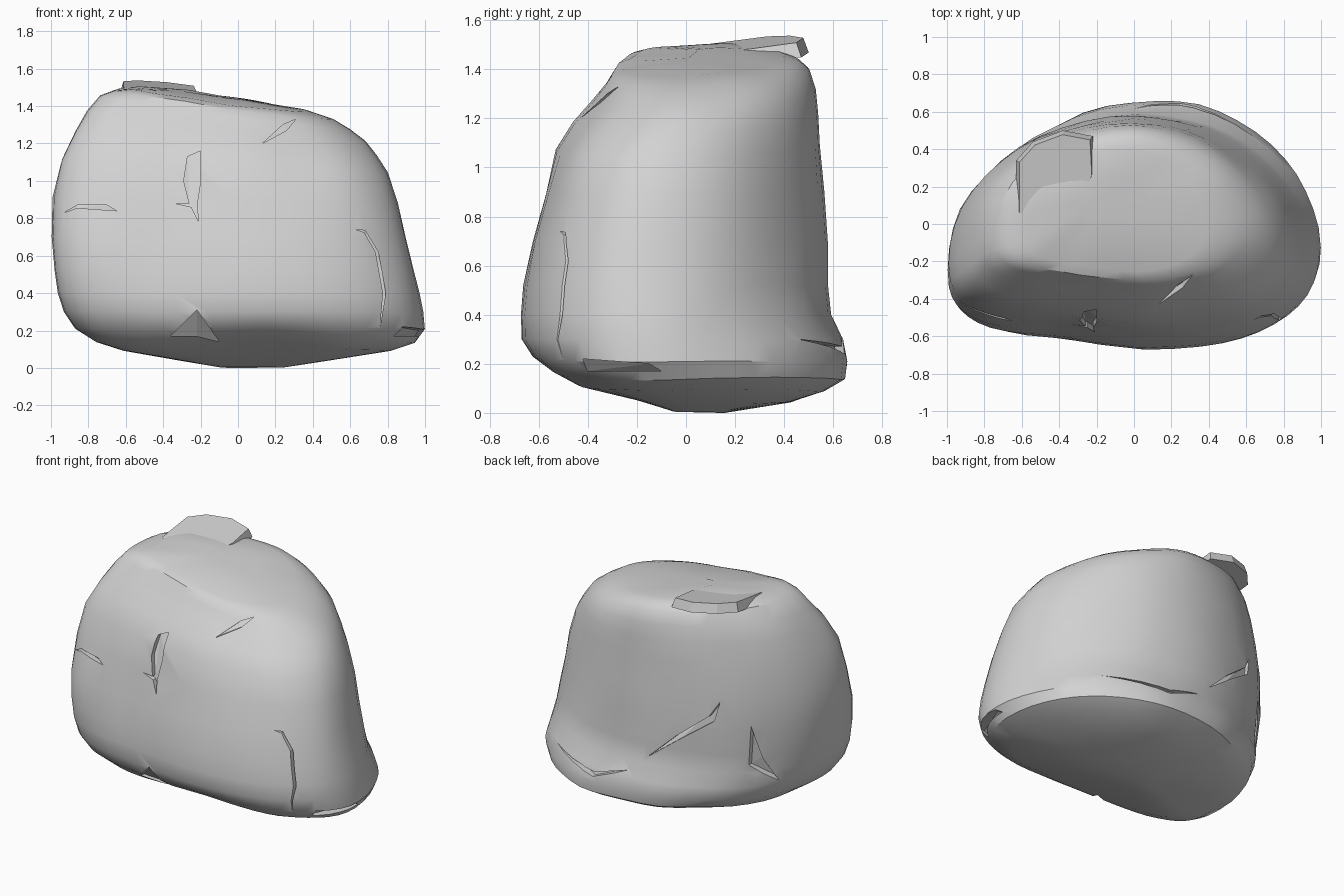
import bpy, bmesh, math
from mathutils import Vector, noise
from mathutils.bvhtree import BVHTree

cube = bpy.data.objects.get("Cube")
if cube:
    bpy.data.objects.remove(cube, do_unlink=True)

stone = bpy.data.materials.new("grey_stone")
stone.use_nodes = True
colour = (0.65, 0.65, 0.65, 1)
stone.diffuse_color = colour
bsdf = stone.node_tree.nodes["Principled BSDF"]
bsdf.inputs["Base Color"].default_value = colour
bsdf.inputs["Roughness"].default_value = 0.9


def add_object(name, bm):
    bmesh.ops.recalc_face_normals(bm, faces=bm.faces)
    mesh = bpy.data.meshes.new(name)
    bm.to_mesh(mesh)
    bm.free()
    mesh.materials.append(stone)
    obj = bpy.data.objects.new(name, mesh)
    bpy.context.collection.objects.link(obj)
    return obj


def smooth(obj, degrees):
    bpy.ops.object.select_all(action='DESELECT')
    obj.select_set(True)
    bpy.context.view_layer.objects.active = obj
    bpy.ops.object.shade_smooth_by_angle(angle=math.radians(degrees))


def tilt(x, y):
    return -0.14 * x + 0.06 * y


# Boulder sections: height, left, right, front, back, amount of tilt
RINGS = [
    (0.00, -0.10, 0.25, -0.05, 0.16, 0),
    (0.04, -0.32, 0.46, -0.22, 0.43, 0),
    (0.09, -0.62, 0.82, -0.47, 0.57, 0),
    (0.14, -0.76, 0.94, -0.56, 0.65, 0),
    (0.21, -0.87, 0.99, -0.63, 0.66, 0),
    (0.30, -0.93, 0.985, -0.67, 0.64, 0),
    (0.40, -0.965, 0.97, -0.665, 0.59, 0),
    (0.52, -0.985, 0.945, -0.655, 0.58, 0),
    (0.70, -1.00, 0.905, -0.63, 0.575, 0),
    (0.90, -0.99, 0.86, -0.575, 0.56, 0.1),
    (1.08, -0.94, 0.80, -0.53, 0.55, 0.3),
    (1.20, -0.87, 0.74, -0.46, 0.54, 0.6),
    (1.29, -0.81, 0.68, -0.385, 0.525, 0.8),
    (1.36, -0.74, 0.60, -0.335, 0.50, 1),
    (1.40, -0.66, 0.51, -0.31, 0.46, 1),
    (1.42, -0.57, 0.38, -0.26, 0.40, 1),
    (1.43, -0.3, 0.10, 0.0, 0.25, 1),
]
SEGMENTS = 48


def ring_point(ring, angle):
    z, x0, x1, y0, y1, t = ring
    c, s = math.cos(angle), math.sin(angle)
    cx = x0 + (x1 - x0) * 0.53
    cy = y0 + (y1 - y0) * (0.39 if c > 0 else 0.32)
    # Squarer at the front left, rounder at the back and towards the upper right
    if s > 0:
        power = 2.05 if c < 0 else 2.1 - 0.25 * min(1, z / 0.7)
    else:
        power = 2.9 if c < 0 else 2.3
    x = cx + math.copysign(abs(c) ** (2 / power), c) * (x1 - cx if c > 0 else cx - x0)
    y = cy + math.copysign(abs(s) ** (2 / power), s) * (y1 - cy if s > 0 else cy - y0)
    # The front draws back a little towards the left
    if s < 0:
        y += 0.05 * s * s * min(1, max(0, -x / 0.4))
    return Vector((x, y, z + t * tilt(x, y)))


bm = bmesh.new()
loops = [[bm.verts.new(ring_point(r, 2 * math.pi * i / SEGMENTS)) for i in range(SEGMENTS)]
         for r in RINGS]
for low, high in zip(loops, loops[1:]):
    for i in range(SEGMENTS):
        j = (i + 1) % SEGMENTS
        bm.faces.new((low[i], low[j], high[j], high[i]))
bm.faces.new(loops[0])
bm.faces.new(loops[-1])
# Gentle natural unevenness, and a hollow under the front edge
bm.normal_update()
for v in bm.verts:
    v.co += v.normal * 0.014 * noise.noise(v.co * 3.2 + Vector((4, 2, 7)))
    if v.co.z < 0.28:
        away = ((v.co.x - 0.08) / 0.42) ** 2 + ((v.co.y + 0.55) / 0.3) ** 2
        v.co.z += 0.08 * math.exp(-away) * (1 - v.co.z / 0.28)
lowest = min(v.co.z for v in bm.verts)
for v in bm.verts:
    v.co.z -= lowest
bmesh.ops.recalc_face_normals(bm, faces=bm.faces)
surface = BVHTree.FromBMesh(bm)
boulder = add_object("boulder", bm)


# Cracks: slim outlines pushed a little way into the surface
def crack(name, outline, place, direction, depth=0.03):
    direction = Vector(direction)
    starts = [Vector(place(*p)) - direction * 3 for p in outline]
    hits = [h for h in (surface.ray_cast(p, direction)[0] for p in starts) if h]
    if len(hits) < 3:
        return
    bm = bmesh.new()
    outer = [bm.verts.new(h - direction * 0.1) for h in hits]
    inner = [bm.verts.new(h + direction * depth) for h in hits]
    bm.faces.new(outer)
    bm.faces.new(inner[::-1])
    for i in range(len(hits)):
        j = (i + 1) % len(hits)
        bm.faces.new((outer[i], outer[j], inner[j], inner[i]))
    bmesh.ops.triangulate(bm, faces=bm.faces)
    cutter = add_object(name, bm)
    cutter.hide_render = True
    cutter.hide_set(True)
    cutter.display_type = 'WIRE'
    cut = boulder.modifiers.new(name, 'BOOLEAN')
    cut.operation = 'DIFFERENCE'
    cut.solver = 'EXACT'
    cut.object = cutter


def facing_y(x, z):
    return (x, 0, z)


def facing_x(y, z):
    return (0, y, z)


FRONT_CRACKS = {
    "left_crack": [(-0.93, 0.83), (-0.86, 0.855), (-0.65, 0.84), (-0.70, 0.87), (-0.86, 0.87)],
    "middle_crack": [(-0.34, 0.88), (-0.25, 0.86), (-0.21, 0.78), (-0.22, 0.87),
                     (-0.20, 1.0), (-0.20, 1.16), (-0.27, 1.13), (-0.29, 1.0), (-0.26, 0.88)],
    "upper_crack": [(0.13, 1.20), (0.26, 1.27), (0.31, 1.33), (0.24, 1.30)],
    "lower_crack": [(0.63, 0.74), (0.68, 0.735), (0.75, 0.62), (0.79, 0.40), (0.76, 0.22),
                    (0.775, 0.40), (0.735, 0.62), (0.675, 0.725)],
    "base_notch": [(-0.36, 0.17), (-0.22, 0.31), (-0.10, 0.14), (-0.22, 0.17)],
}
for name, outline in FRONT_CRACKS.items():
    crack(name, outline, facing_y, (0, 1, 0))
BACK_CRACKS = {
    "back_left_crack": [(-0.72, 0.72), (-0.76, 0.50), (-0.82, 0.32), (-0.70, 0.45)],
    "back_middle_crack": [(-0.56, 0.88), (-0.50, 0.78), (-0.30, 0.62), (-0.12, 0.45),
                          (-0.32, 0.60), (-0.53, 0.75)],
    "back_low_crack": [(0.0, 0.34), (0.25, 0.27), (0.65, 0.30), (0.25, 0.24)],
}
for name, outline in BACK_CRACKS.items():
    crack(name, outline, facing_y, (0, -1, 0))
crack("side_ledge", [(-0.42, 0.22), (-0.15, 0.2), (-0.1, 0.17), (-0.4, 0.17)],
      facing_x, (-1, 0, 0), 0.025)
smooth(boulder, 32)

# Sloping slab that emerges from the top towards the back
bm = bmesh.new()
outline = [(-0.63, 0.05), (-0.63, 0.34), (-0.54, 0.44), (-0.38, 0.50),
           (-0.22, 0.47), (-0.21, 0.27), (-0.30, -0.05), (-0.50, -0.08)]
face = bm.faces.new([bm.verts.new((x, y, 1.37 - 0.1 * x + 0.12 * y)) for x, y in outline])
raised = bmesh.ops.extrude_face_region(bm, geom=[face])["geom"]
for v in raised:
    if isinstance(v, bmesh.types.BMVert):
        v.co = Vector((-0.41 + (v.co.x + 0.41) * 0.92, 0.22 + (v.co.y - 0.22) * 0.92, v.co.z + 0.06))
smooth(add_object("top_slab", bm), 25)
